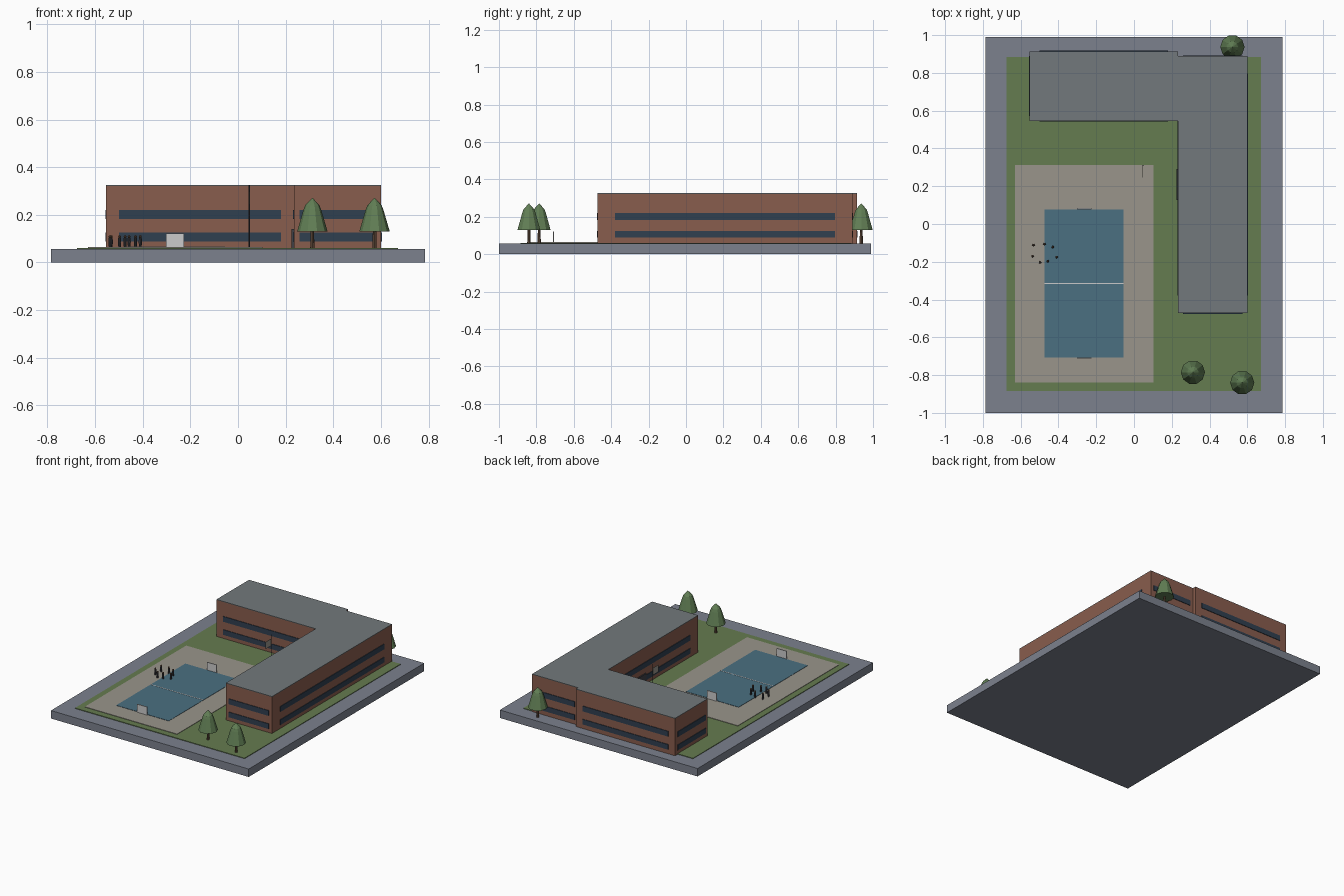
import bpy, bmesh
from math import cos, sin, pi

if "Cube" in bpy.data.objects:
    bpy.data.objects.remove(bpy.data.objects["Cube"])


def mat(name, r, g, b):
    m = bpy.data.materials.new(name)
    m.diffuse_color = (r, g, b, 1)
    m.use_nodes = True
    m.node_tree.nodes["Principled BSDF"].inputs["Base Color"].default_value = m.diffuse_color
    return m


ASPHALT = mat("asphalt", 0.20, 0.22, 0.27)
GRASS = mat("grass", 0.13, 0.20, 0.08)
PAVING = mat("paving", 0.32, 0.30, 0.26)
COURT = mat("court_blue", 0.07, 0.16, 0.22)
WHITE = mat("white", 0.65, 0.65, 0.63)
BRICK = mat("brick", 0.25, 0.11, 0.075)
ROOF = mat("roof_grey", 0.17, 0.19, 0.20)
GLASS = mat("glass", 0.03, 0.05, 0.08)
DARK = mat("dark", 0.05, 0.05, 0.06)
TRUNK = mat("trunk", 0.14, 0.08, 0.05)
LEAF = mat("leaf", 0.12, 0.21, 0.09)


def finish(name, bm, material):
    bmesh.ops.recalc_face_normals(bm, faces=bm.faces[:])
    me = bpy.data.meshes.new(name)
    bm.to_mesh(me)
    bm.free()
    me.materials.append(material)
    ob = bpy.data.objects.new(name, me)
    bpy.context.collection.objects.link(ob)
    return ob


def box(name, x0, x1, y0, y1, z0, z1, material):
    bm = bmesh.new()
    bmesh.ops.create_cube(bm, size=1)
    for v in bm.verts:
        v.co = (x1 if v.co.x > 0 else x0, y1 if v.co.y > 0 else y0, z1 if v.co.z > 0 else z0)
    return finish(name, bm, material)


def turned(name, x, y, profile, sides, material):
    """Stack of rings (radius, height), capped at both ends."""
    bm = bmesh.new()
    rings = [[bm.verts.new((x + r * cos(2 * pi * i / sides), y + r * sin(2 * pi * i / sides), z))
              for i in range(sides)] for r, z in profile]
    for a, b in zip(rings, rings[1:]):
        for i in range(sides):
            j = (i + 1) % sides
            bm.faces.new((a[i], a[j], b[j], b[i]))
    bm.faces.new(rings[0])
    bm.faces.new(rings[-1])
    bmesh.ops.remove_doubles(bm, verts=bm.verts[:], dist=1e-5)
    return finish(name, bm, material)


# ground layers
box("base_slab", -0.785, 0.785, -1, 0.99, 0, 0.057, ASPHALT)
box("lawn", -0.675, 0.672, -0.885, 0.885, 0.05, 0.061, GRASS)
box("court_paving", -0.63, 0.103, -0.838, 0.312, 0.055, 0.064, PAVING)
box("court", -0.473, -0.055, -0.706, 0.078, 0.06, 0.066, COURT)
box("centre_line", -0.473, -0.055, -0.318, -0.312, 0.062, 0.067, WHITE)

# goals, one at each end of the court
for label, y in (("front", -0.709), ("back", 0.081)):
    box(label + "_goal", -0.302, -0.226, y - 0.003, y + 0.003, 0.06, 0.122, WHITE)


def wing(name, x0, x1, y0, y1):
    """Brick block with a roof sheet and two window bands on every side."""
    box(name + "_walls", x0, x1, y0, y1, 0.055, 0.322, BRICK)
    box(name + "_roof", x0, x1, y0, y1, 0.322, 0.326, ROOF)
    cx, cy = (x0 + x1) / 2, (y0 + y1) / 2
    hx, hy = (x1 - x0) * 0.432, (y1 - y0) * 0.432
    for z0, z1 in ((0.088, 0.125), (0.182, 0.220)):
        for y in (y0, y1):
            box(name + "_window_band", cx - hx, cx + hx, y - 0.004, y + 0.004, z0, z1, GLASS)
        for x in (x0, x1):
            box(name + "_window_band", x - 0.004, x + 0.004, cy - hy, cy + hy, z0, z1, GLASS)


# L-shaped building
wing("back_wing", -0.553, 0.234, 0.546, 0.914)
wing("side_wing", 0.234, 0.600, -0.472, 0.889)
box("entrance_door", 0.225, 0.236, 0.128, 0.290, 0.058, 0.140, DARK)

# flag
turned("flagpole", 0.047, 0.31, [(0.003, 0.058), (0.003, 0.325)], 8, DARK)
box("flag", 0.046, 0.048, 0.245, 0.31, 0.245, 0.295, PAVING)

# trees
for x, y in ((0.312, -0.785), (0.573, -0.840), (0.521, 0.937)):
    turned("tree_trunk", x, y, [(0.009, 0.056), (0.007, 0.14)], 8, TRUNK)
    turned("tree_crown", x, y, [(0.064, 0.130), (0.037, 0.222), (0.030, 0.240), (0, 0.272)], 10, LEAF)

# group of people beside the court
for x, y in ((-0.532, -0.112), (-0.474, -0.107), (-0.430, -0.122), (-0.410, -0.175),
             (-0.457, -0.197), (-0.497, -0.203), (-0.537, -0.170)):
    turned("person_body", x, y, [(0.005, 0.062), (0.007, 0.085), (0.006, 0.102)], 8, DARK)
    turned("person_head", x, y, [(0, 0.101), (0.005, 0.104), (0.006, 0.108), (0.005, 0.112), (0, 0.115)], 8, TRUNK)
